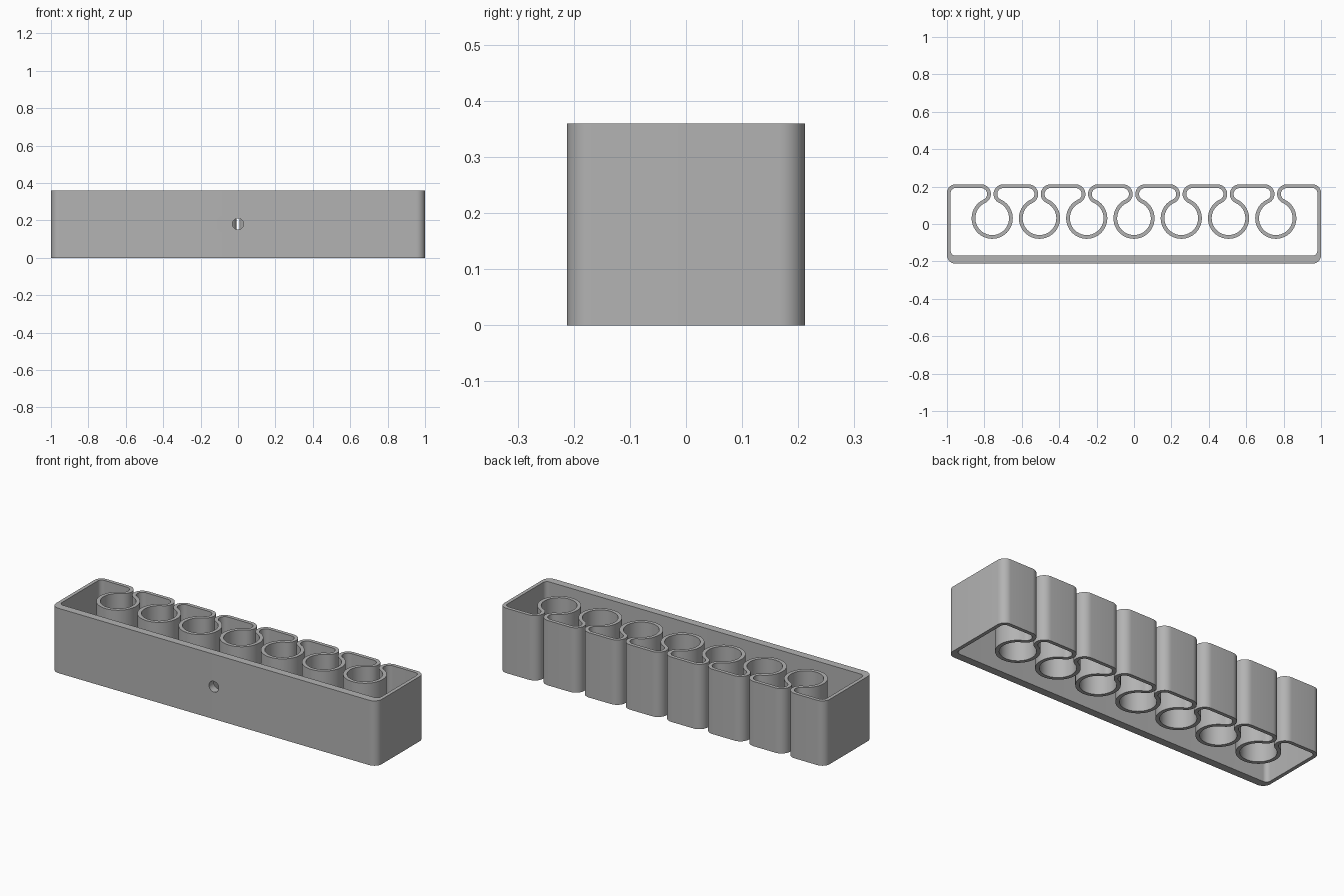
import bpy, bmesh
from math import radians, degrees, cos, sin, sqrt, acos

cube = bpy.data.objects.get("Cube")
if cube:
    bpy.data.objects.remove(cube, do_unlink=True)

HALF_X, HALF_Y, HEIGHT = 1.0, 0.212, 0.36
WALL, FRONT_WALL = 0.02, 0.043
CORNER, LIP, BORE = 0.045, 0.052, 0.09     # radii
SLOTS, PITCH, HALF_GAP = 7, 0.2527, 0.007

# Lip arcs run tangent into the round holders
LIP_X, LIP_Y = HALF_GAP + LIP, HALF_Y - LIP
HOLDER_Y = LIP_Y - sqrt((BORE + LIP) ** 2 - LIP_X ** 2)
THETA = degrees(acos(LIP_X / (BORE + LIP)))


def arc(cx, cy, r, start, end, steps):
    angles = [radians(start + (end - start) * i / steps) for i in range(steps + 1)]
    return [(cx + r * cos(a), cy + r * sin(a)) for a in angles]


def contour(inset, front_inset):
    """Closed outline of the wall, moved inward by the given thickness."""
    cx, cy = HALF_X - CORNER, HALF_Y - CORNER
    front = -cy + front_inset - inset
    r = CORNER - inset
    pts = arc(-cx, front, r, 270, 180, 10) + arc(-cx, cy, r, 180, 90, 10)
    for i in range(SLOTS):
        x = (i - (SLOTS - 1) / 2) * PITCH
        parts = (arc(x - LIP_X, LIP_Y, LIP - inset, 90, -THETA, 16),
                 arc(x, HOLDER_Y, BORE + inset, 180 - THETA, 360 + THETA, 48),
                 arc(x + LIP_X, LIP_Y, LIP - inset, 180 + THETA, 90, 16))
        pts += parts[0] + parts[1][1:-1] + parts[2]
    return pts + arc(cx, cy, r, 90, 0, 10) + arc(cx, front, r, 0, -90, 10)


grey = bpy.data.materials.new("plain grey")
grey.use_nodes = True
grey.diffuse_color = (0.45, 0.45, 0.45, 1)
grey.node_tree.nodes["Principled BSDF"].inputs["Base Color"].default_value = grey.diffuse_color

# Rack body: one continuous wall, open above and below
bm = bmesh.new()
outer, inner = contour(0, 0), contour(WALL, FRONT_WALL)
rings = [[bm.verts.new((x, y, z)) for x, y in line]
         for line, z in ((outer, 0), (outer, HEIGHT), (inner, HEIGHT), (inner, 0))]
count = len(outer)
for k in range(4):
    a, b = rings[k], rings[(k + 1) % 4]
    for i in range(count):
        j = (i + 1) % count
        bm.faces.new((a[i], a[j], b[j], b[i]))
bmesh.ops.recalc_face_normals(bm, faces=bm.faces)
mesh = bpy.data.meshes.new("rack_body")
bm.to_mesh(mesh)
bm.free()
mesh.materials.append(grey)
body = bpy.data.objects.new("rack_body", mesh)
bpy.context.collection.objects.link(body)

# Screw hole through the front wall and the front of the middle holder
bpy.ops.mesh.primitive_cylinder_add(vertices=32, radius=0.03, depth=0.32,
                                    location=(0, -0.14, HEIGHT / 2),
                                    rotation=(radians(90), 0, 0))
cutter = bpy.context.object
cutter.name = "screw_hole_cutter"
cutter.data.materials.append(grey)
bpy.ops.object.select_all(action='DESELECT')
body.select_set(True)
bpy.context.view_layer.objects.active = body
cut = body.modifiers.new("screw_hole", 'BOOLEAN')
cut.operation, cut.solver, cut.object = 'DIFFERENCE', 'EXACT', cutter
bpy.ops.object.modifier_apply(modifier=cut.name)
bpy.data.objects.remove(cutter, do_unlink=True)

bpy.ops.object.shade_smooth_by_angle(angle=radians(30))
